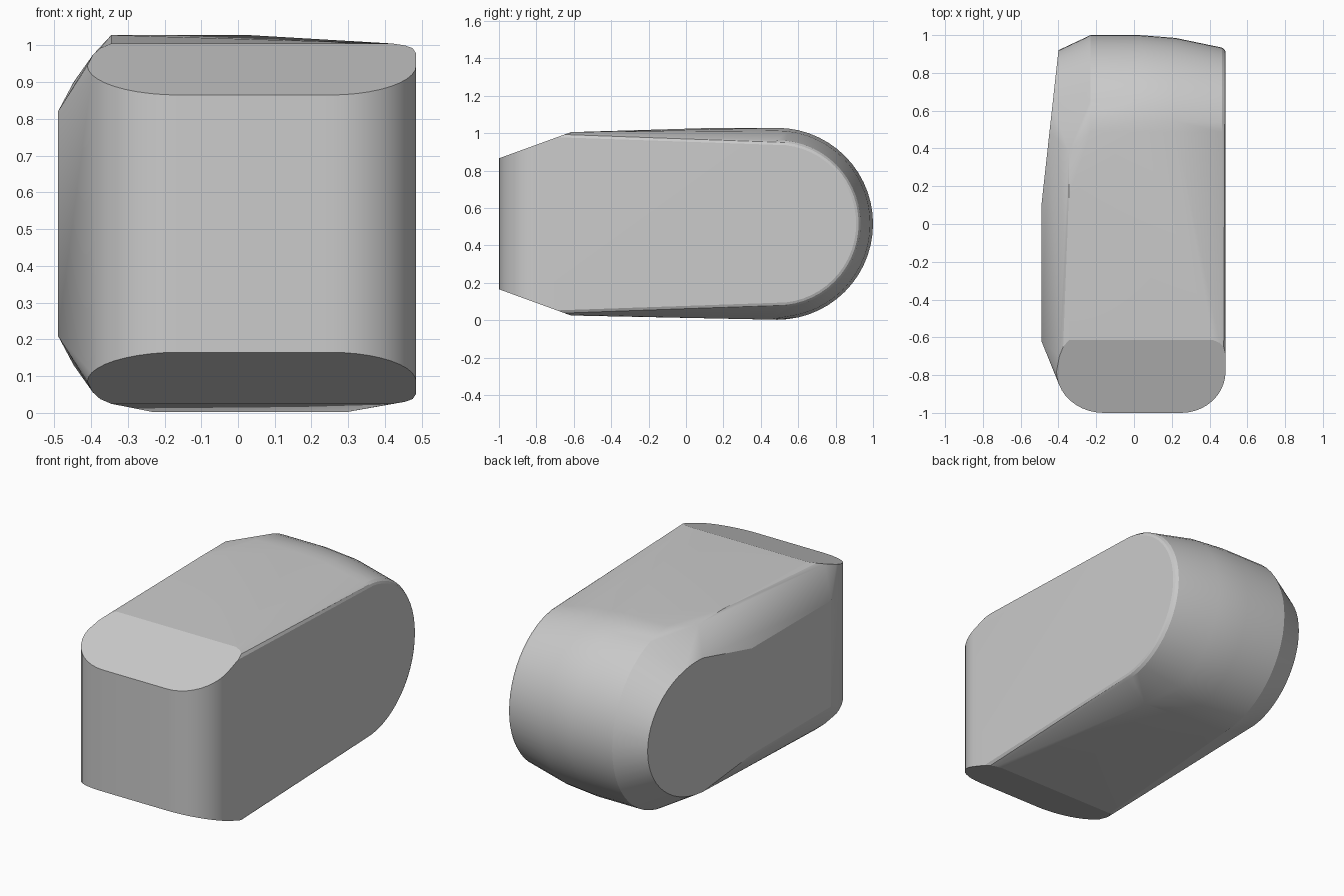
import bpy, bmesh, math

cube = bpy.data.objects.get("Cube")
if cube:
    bpy.data.objects.remove(cube, do_unlink=True)

MID_Z = 0.515      # mid height
END_Y = 0.487      # centre of the rounded rear end
points = []


def rear_arc(x, radius, steps=28):
    """Half circle around the rear end, seen from the side."""
    for i in range(steps + 1):
        a = math.pi * (i / steps - 0.5)
        points.append((x, END_Y + radius * math.cos(a), MID_Z + radius * math.sin(a)))


def front_pillar(x, y):
    """Vertical edge whose ends lie on the sloped front chamfers."""
    half = 0.35 + 0.364 * (y + 1)
    points.extend([(x, y, MID_Z + half), (x, y, MID_Z - half)])


# Rounded front corners
for cx, rx in ((-0.16, -0.25), (0.25, 0.235)):
    for i in range(11):
        a = math.pi / 2 * i / 10
        front_pillar(cx + rx * math.sin(a), -0.78 - 0.22 * math.cos(a))

# Rear edge of the chamfers
for x, y in ((0.485, -0.69), (0.475, -0.65), (0.455, -0.63), (0.42, -0.615),
             (-0.345, -0.615), (-0.375, -0.65), (-0.395, -0.7)):
    front_pillar(x, y)

# Rear body sections from one side to the other
for x, r in ((-0.23, 0.513), (0.03, 0.513), (0.22, 0.498),
             (0.465, 0.447), (0.48, 0.436), (0.485, 0.423)):
    rear_arc(x, r)

# Tilted flat panel with a rounded end on the right side
for i in range(29):
    a = math.pi * (i / 28 - 0.5)
    y = END_Y + 0.433 * math.cos(a)
    points.append((-0.49 + 0.11 * (y - 0.1), y, MID_Z + 0.385 * math.sin(a)))
for y in (-0.62, 0.1):
    points.extend([(-0.49, y, 0.82), (-0.49, y, 0.21)])

# Upper crease and lower corner
points.extend([(-0.345, 0.15, 1.028), (-0.345, 0.38, 1.028), (0.3, 0.45, 0.003)])

# Wrap the sections in one skin
bm = bmesh.new()
for p in points:
    bm.verts.new(p)
hull = bmesh.ops.convex_hull(bm, input=bm.verts)
loose = {v for v in hull["geom_interior"] + hull["geom_unused"]
         if isinstance(v, bmesh.types.BMVert)}
bmesh.ops.delete(bm, geom=list(loose), context='VERTS')
bmesh.ops.remove_doubles(bm, verts=bm.verts, dist=0.002)
bmesh.ops.dissolve_limit(bm, angle_limit=math.radians(0.5), verts=bm.verts, edges=bm.edges)
bmesh.ops.recalc_face_normals(bm, faces=bm.faces)
mesh = bpy.data.meshes.new("rounded_block")
bm.to_mesh(mesh)
bm.free()

# Single grey colour
grey = bpy.data.materials.new("plain_grey")
grey.use_nodes = True
colour = (0.6, 0.6, 0.6, 1)
grey.diffuse_color = colour
grey.node_tree.nodes["Principled BSDF"].inputs["Base Color"].default_value = colour
mesh.materials.append(grey)

block = bpy.data.objects.new("rounded_block", mesh)
bpy.context.collection.objects.link(block)
bpy.context.view_layer.objects.active = block
block.select_set(True)
bpy.ops.object.shade_smooth_by_angle(angle=math.radians(18))
